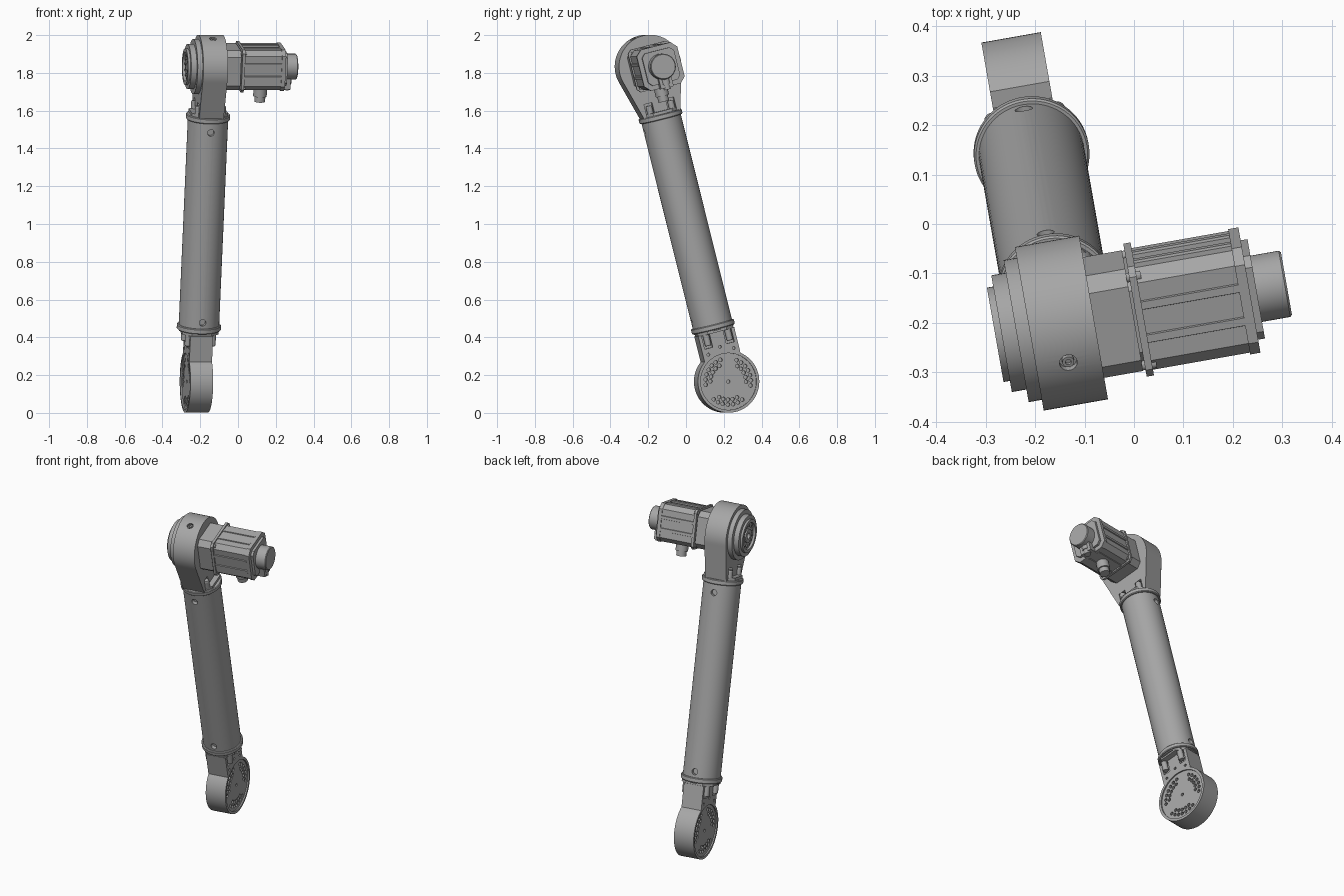
import bpy, bmesh
from math import cos, sin, radians, pi
from mathutils import Matrix, Vector

if "Cube" in bpy.data.objects:
    bpy.data.objects.remove(bpy.data.objects["Cube"])

# Arm frame: x along the joint axes, z along the tube, origin at the lower joint
ARM = (Matrix.Translation((-0.22, 0.215, 0.166))
       @ Matrix.Rotation(radians(10), 4, 'Z') @ Matrix.Rotation(radians(14.2), 4, 'X'))
TOP = 1.72          # height of the upper joint axis along the arm
X, Y, Z = Vector((1, 0, 0)), Vector((0, 1, 0)), Vector((0, 0, 1))

grey = bpy.data.materials.new("machined grey")
grey.use_nodes = True
grey.diffuse_color = (0.38, 0.38, 0.38, 1)
grey.node_tree.nodes["Principled BSDF"].inputs["Base Color"].default_value = (0.38, 0.38, 0.38, 1)


def finish(name, bm):
    bmesh.ops.recalc_face_normals(bm, faces=bm.faces)
    mesh = bpy.data.meshes.new(name)
    bm.to_mesh(mesh)
    bm.free()
    mesh.materials.append(grey)
    ob = bpy.data.objects.new(name, mesh)
    bpy.context.collection.objects.link(ob)
    ob.matrix_world = ARM
    return ob


def loft(bm, rings):
    """Skin a list of equal rings and cap both ends."""
    vs = [[bm.verts.new(p) for p in ring] for ring in rings]
    n = len(vs[0])
    for a, b in zip(vs, vs[1:]):
        for i in range(n):
            j = (i + 1) % n
            bm.faces.new((a[i], a[j], b[j], b[i]))
    bm.faces.new(vs[0])
    bm.faces.new(vs[-1])


def add_lathe(bm, profile, loc, axis, seg=48):
    """Turned part from (distance, radius) pairs along an axis."""
    q = axis.to_track_quat('Z', 'Y')
    loft(bm, [[Vector(loc) + q @ Vector((r * cos(2 * pi * i / seg), r * sin(2 * pi * i / seg), t))
               for i in range(seg)] for t, r in profile])


def lathe(name, profile, loc, axis, seg=48):
    bm = bmesh.new()
    add_lathe(bm, profile, loc, axis, seg)
    return finish(name, bm)


def add_prism(bm, outline, x0, x1, dz=0):
    loft(bm, [[Vector((x, y, z + dz)) for y, z in outline] for x in (x0, x1)])


def prism(name, outline, x0, x1, dz=0):
    bm = bmesh.new()
    add_prism(bm, outline, x0, x1, dz)
    return finish(name, bm)


def square(h, c):
    """Square outline with chamfered corners."""
    return [(-h, c - h), (c - h, -h), (h - c, -h), (h, c - h),
            (h, h - c), (h - c, h), (c - h, h), (-h, h - c)]


def cut(ob, bm):
    cutter = finish("cutter", bm)
    cutter.hide_render = True
    mod = ob.modifiers.new("cut", 'BOOLEAN')
    mod.operation, mod.solver, mod.object = 'DIFFERENCE', 'EXACT', cutter
    bpy.context.view_layer.update()
    bpy.context.view_layer.objects.active = ob
    bpy.ops.object.modifier_apply(modifier=mod.name)
    bpy.data.objects.remove(cutter)


# Joint housings: round lobe running into a neck that meets the tube
def housing(name, r, start, half, width, length, dz, s):
    steps = 56
    arc = []
    for i in range(steps + 1):
        a = radians(start) - i / steps * (pi + 2 * radians(start))
        arc.append((r * cos(a), s * r * sin(a)))
    outline = [(width, s * length)] + arc + [(-width, s * length)]
    ob = prism(name, outline, -half, half, dz)
    pockets = bmesh.new()
    for u in (-1, 1):
        for v in (-1, 1):
            y0, y1 = v * 0.038, v * 0.082
            z0, z1 = s * (length - 0.075), s * (length + 0.02)
            add_prism(pockets, [(y0, z0), (y1, z0), (y1, z1), (y0, z1)],
                      u * 0.042, u * (half + 0.02), dz)
            # Clamping bolt standing in the pocket
            lathe(name + "_bolt", [(0, 0.014), (0.005, 0.017), (0.07, 0.017)],
                  (u * 0.066, v * 0.06, dz + s * (length - 0.062)), Z * s, 20)
    cut(ob, pockets)
    return ob


lower = housing("lower_joint_housing", 0.165, 53, 0.061, 0.1, 0.272, 0, 1)
upper = housing("upper_joint_housing", 0.168, 18, 0.066, 0.1, 0.262, TOP, -1)

# Lower joint: recessed faces, then three groups of bolt holes on each side
recess = bmesh.new()
holes = bmesh.new()
for u in (-1, 1):
    add_lathe(recess, [(0.053, 0.15), (0.08, 0.15)], (0, 0, 0), X * u, 64)
    spots = [(0, 0, 0.009)]
    for group in (15, 135, 255):
        spots += [(0.122, group + 13 * k, 0.010) for k in range(-3, 4)]
        spots += [(0.096, group + 15 * k, 0.010) for k in range(-2, 3)]
    for d, a, r in spots:
        add_lathe(holes, [(0.038, r), (0.07, r)],
                  (0, d * cos(radians(a)), d * sin(radians(a))), X * u, 12)
cut(lower, recess)
cut(lower, holes)

# Small screw holes on the lower neck faces
screws = bmesh.new()
for u in (-1, 1):
    for v, z in ((0, 0.19), (-0.07, 0.165), (0.07, 0.165)):
        add_lathe(screws, [(0.05, 0.008), (0.08, 0.008)], (0, v, z), X * u, 12)
cut(lower, screws)

# Oil plug sunk in the crown of the upper housing
crown = Vector((0, -0.255, 0.967))
plug = bmesh.new()
add_lathe(plug, [(0.153, 0.018), (0.19, 0.018)], (0, 0, TOP), crown, 24)
cut(upper, plug)
lathe("oil_plug", [(0.148, 0.012), (0.165, 0.012), (0.165, 0.006), (0.158, 0.006)],
      (0, 0, TOP), crown, 20)

# Tube with an access hole at each end, front and back
tube = lathe("arm_tube", [(0.28, 0.107), (1.455, 0.107)], (0, 0, 0), Z, 64)
access = bmesh.new()
for side in (-1, 1):
    for z in (0.347, 1.384):
        add_lathe(access, [(0.085, 0.018), (0.13, 0.018)], (0, 0, z), Y * side, 20)
cut(tube, access)

# Clamp flanges and chamfered collars at both tube ends
for label, z, s in (("lower", 0.286, 1), ("upper", 1.434, 1)):
    lathe(label + "_flange", [(0, 0.113), (0.004, 0.117), (0.024, 0.117), (0.028, 0.113)],
          (0, 0, z), Z, 64)
for label, z in (("lower", 0.27), ("upper", 1.46)):
    bm = bmesh.new()
    loft(bm, [[Vector((a, b, z + d)) for a, b in square(0.097, 0.045)] for d in (0, 0.018)])
    finish(label + "_collar", bm)

# Stepped output cover on the outer side of the upper joint
lathe("output_cover", [(0.05, 0.146), (0.093, 0.146), (0.093, 0.12), (0.123, 0.12),
                       (0.123, 0.097), (0.136, 0.097), (0.136, 0.078), (0.122, 0.078),
                       (0.122, 0.04), (0.13, 0.04), (0.13, 0.018), (0.115, 0.018)],
      (0, 0, TOP), -X, 64)
for i in range(12):
    a = 2 * pi * i / 12
    lathe("cover_screw", [(0.118, 0.007), (0.128, 0.007)],
          (0, 0.06 * cos(a), TOP + 0.06 * sin(a)), -X, 10)

# Motor adapter, flange and body
prism("motor_adapter", square(0.108, 0.03), 0.06, 0.146, TOP)
prism("motor_spigot", square(0.095, 0.03), 0.14, 0.155, TOP)
prism("motor_flange", square(0.116, 0.018), 0.151, 0.166, TOP)
prism("motor_body", square(0.108, 0.026), 0.16, 0.372, TOP)
prism("motor_end_plate", square(0.112, 0.03), 0.365, 0.386, TOP)
prism("motor_back_step", square(0.088, 0.02), 0.38, 0.4, TOP)
lathe("encoder_cap", [(0.39, 0.068), (0.458, 0.068), (0.462, 0.064)], (0, 0, TOP), X)

# Raised ribs along the motor sides
for side in range(4):
    turn = Matrix.Rotation(side * pi / 2, 4, 'X')
    for y in (-0.035, 0.035):
        bm = bmesh.new()
        add_prism(bm, [(y - 0.012, 0.1), (y + 0.012, 0.1), (y + 0.008, 0.113), (y - 0.008, 0.113)],
                  0.166, 0.366)
        bm.transform(Matrix.Translation((0, 0, TOP)) @ turn)
        finish("motor_rib", bm)

# Flange screws at the motor corners
for y in (-0.093, 0.093):
    for z in (-0.093, 0.093):
        lathe("flange_screw", [(0.145, 0.01), (0.175, 0.01)], (0, y, TOP + z), X, 12)

# Cable sockets under the motor and at its rear
for label, x, y, r, length in (("power_socket", 0.272, -0.01, 0.036, 0.188),
                               ("signal_socket", 0.415, 0.0, 0.024, 0.125)):
    lathe(label, [(0.07, r), (length - 0.03, r), (length - 0.03, r * 0.8), (length, r * 0.8)],
          (x, y, TOP), -Z, 24)
prism("socket_block", [(-0.035, -0.115), (0.035, -0.115), (0.035, -0.06), (-0.035, -0.06)],
      0.38, 0.43, TOP)

# Smooth the turned surfaces and keep machined edges crisp
bpy.ops.object.select_all(action='DESELECT')
for ob in bpy.context.scene.objects:
    if ob.type == 'MESH' and grey.name in ob.data.materials:
        ob.select_set(True)
        bpy.context.view_layer.objects.active = ob
bpy.ops.object.shade_smooth_by_angle(angle=radians(30))
